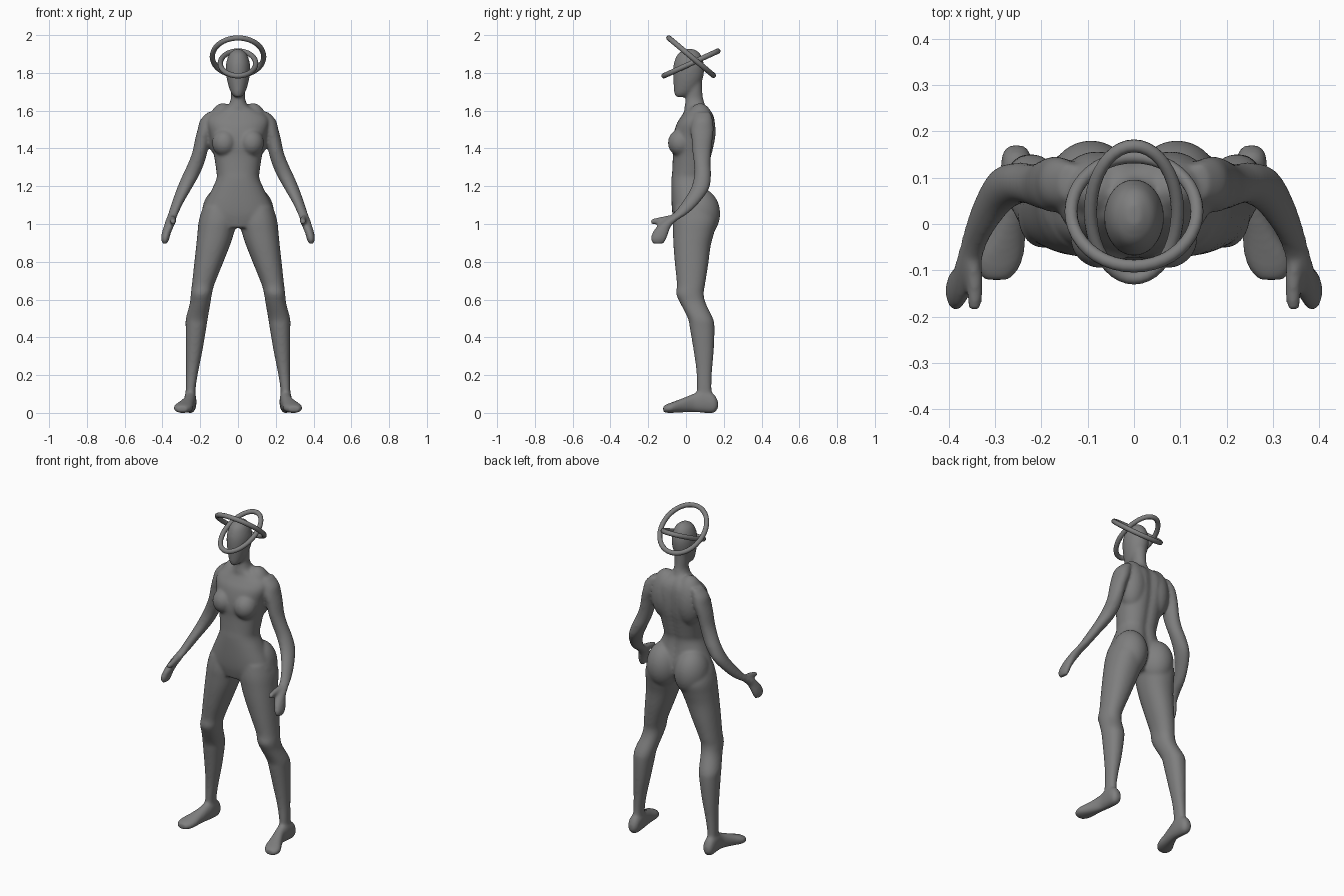
import bpy, bmesh, math
from mathutils import Vector, Matrix


def spline(rows, steps=5):
    """Catmull-Rom interpolation through cross-section rows."""
    rows = [Vector(r) for r in rows]
    out = []
    for i in range(len(rows) - 1):
        a, b = rows[max(i - 1, 0)], rows[i]
        c, d = rows[i + 1], rows[min(i + 2, len(rows) - 1)]
        for s in range(steps):
            t = s / steps
            out.append(0.5 * (2 * b + (c - a) * t + (2 * a - 5 * b + 4 * c - d) * t * t
                              + (3 * b - a - 3 * c + d) * t ** 3))
    return out + [rows[-1]]


def loft(bm, rows, axis="z", sx=1, power=2.0, groove=0.0, n=32):
    """Skin rows of (min a, max a, min b, max b, position along axis)."""
    rings = []
    for a0, a1, b0, b1, h in spline(rows):
        ring = []
        for k in range(n):
            c, s = math.cos(math.tau * k / n), math.sin(math.tau * k / n)
            a = (a0 + a1) / 2 + (a1 - a0) / 2 * math.copysign(abs(c) ** (2 / power), c)
            b = (b0 + b1) / 2 + (b1 - b0) / 2 * math.copysign(abs(s) ** (2 / power), s)
            if s > 0:
                b -= groove * math.exp(-(a / 0.025) ** 2)
            ring.append(bm.verts.new((sx * a, b, h) if axis == "z" else (sx * a, h, b)))
        rings.append(ring)
    for r, q in zip(rings, rings[1:]):
        for k in range(n):
            bm.faces.new((r[k], r[(k + 1) % n], q[(k + 1) % n], q[k]))
    bm.faces.new(rings[0])
    bm.faces.new(rings[-1])


def blob(bm, center, radii):
    m = Matrix.Translation(center) @ Matrix.Diagonal((*radii, 1))
    bmesh.ops.create_uvsphere(bm, u_segments=32, v_segments=20, radius=1, matrix=m)


def centred(rows):
    return [(-w, w, *rest) for w, *rest in rows]


grey = bpy.data.materials.new("dark_grey")
grey.diffuse_color = (.21, .21, .21, 1)

head = centred([
    (.015, -.005, .045, 1.926), (.045, -.042, .075, 1.902), (.061, -.062, .092, 1.86),
    (.065, -.069, .097, 1.82), (.060, -.068, .089, 1.77), (.047, -.065, .065, 1.72),
    (.034, -.062, .035, 1.69), (.018, -.054, .0, 1.672)])
neck = centred([
    (.042, .0, .085, 1.78), (.038, .0, .087, 1.70), (.038, -.003, .092, 1.66), (.055, -.01, .11, 1.60)])
torso = centred([
    (.040, .0, .09, 1.655), (.055, -.006, .112, 1.625), (.108, -.008, .135, 1.60),
    (.155, -.025, .15, 1.57), (.165, -.05, .157, 1.53), (.150, -.067, .157, 1.47),
    (.138, -.073, .150, 1.41), (.127, -.070, .138, 1.36), (.115, -.073, .120, 1.28),
    (.114, -.077, .112, 1.24), (.140, -.078, .118, 1.18), (.178, -.076, .135, 1.10),
    (.195, -.070, .135, 1.04), (.12, -.055, .10, .980)])
leg = [
    (.02, .185, -.06, .14, 1.09), (.006, .207, -.07, .165, 1.02), (.022, .215, -.069, .148, .95),
    (.045, .222, -.066, .130, .88), (.085, .233, -.058, .117, .78), (.125, .244, -.048, .101, .68),
    (.138, .250, -.052, .094, .63), (.146, .255, -.030, .105, .58), (.160, .276, .010, .143, .50),
    (.168, .277, .020, .151, .45), (.188, .276, .040, .147, .33), (.210, .275, .055, .138, .22),
    (.224, .277, .057, .135, .13), (.224, .278, .06, .14, .06)]
foot = [
    (.238, .270, .025, .06, .170), (.222, .286, .0, .10, .147), (.220, .286, .0, .122, .09),
    (.225, .287, .004, .102, .04), (.233, .312, .002, .077, -.02), (.238, .339, .0, .058, -.07),
    (.250, .339, .0, .047, -.10), (.268, .325, .004, .036, -.121)]
arm = [
    (.115, .160, .05, .13, 1.592), (.115, .200, .035, .142, 1.55), (.128, .214, .025, .147, 1.50),
    (.147, .227, .029, .141, 1.45), (.162, .242, .034, .133, 1.38), (.179, .265, .042, .130, 1.32),
    (.205, .293, .044, .133, 1.26), (.244, .323, .026, .123, 1.19), (.285, .348, -.017, .076, 1.12),
    (.314, .368, -.064, .016, 1.06), (.329, .384, -.117, -.045, 1.02), (.341, .394, -.157, -.080, .985),
    (.356, .404, -.180, -.093, .95), (.364, .407, -.188, -.104, .92), (.374, .400, -.176, -.117, .896)]
thumb = [
    (.331, .369, 1.0, 1.05, -.07), (.326, .362, .998, 1.039, -.13), (.330, .358, .998, 1.026, -.187)]

# Body: overlapping lofts fused into one smooth skin
bm = bmesh.new()
loft(bm, head)
loft(bm, neck)
loft(bm, torso, power=2.3, groove=.012)
for side in (1, -1):
    loft(bm, leg, sx=side, power=2.2)
    loft(bm, foot, axis="y", sx=side, power=2.2)
    loft(bm, arm, sx=side)
    loft(bm, thumb, axis="y", sx=side)
    blob(bm, (side * .072, -.028, 1.430), (.066, .068, .072))   # breast
    blob(bm, (side * .093, .072, 1.055), (.098, .109, .135))    # buttock
    blob(bm, (side * .080, .075, 1.49), (.085, .082, .15))      # shoulder blade
bmesh.ops.recalc_face_normals(bm, faces=bm.faces)
mesh = bpy.data.meshes.new("body")
bm.to_mesh(mesh)
bm.free()
mesh.materials.append(grey)
body = bpy.data.objects.new("body", mesh)
bpy.context.collection.objects.link(body)
remesh = body.modifiers.new("fuse", "REMESH")
remesh.mode = "VOXEL"
remesh.voxel_size = .007
remesh.use_smooth_shade = True
smooth = body.modifiers.new("soften", "SMOOTH")
smooth.factor = .5
smooth.iterations = 14

# Two crossed oval rings around the head
for name, width, length, y, z, tilt in (
        ("upright_ring", .136, .154, .027, 1.886, -40),
        ("flat_ring", .094, .157, .026, 1.850, 24.6)):
    bpy.ops.mesh.primitive_torus_add(major_segments=40, minor_segments=12,
                                     major_radius=1, minor_radius=.1)
    ring = bpy.context.object
    ring.name = name
    for v in ring.data.vertices:                # oval path, round tube
        d = Vector((v.co.x, v.co.y, 0)).normalized()
        off = (v.co - d) * .14
        v.co = Vector((d.x * width, d.y * length, 0)) + off
    ring.location = (0, y, z)
    ring.rotation_euler.x = math.radians(tilt)
    ring.data.materials.append(grey)
    bpy.ops.object.shade_smooth()
